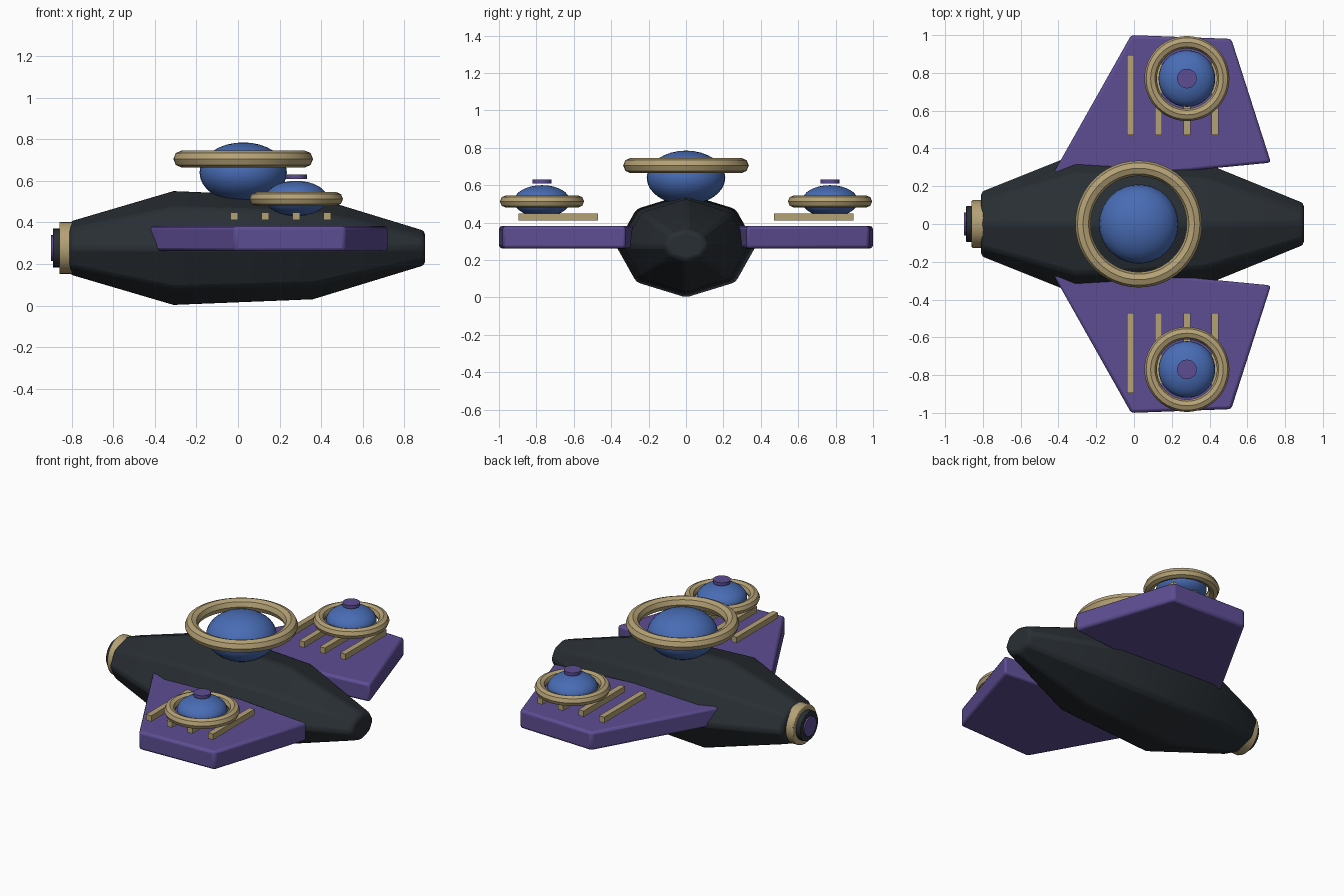
import bpy, bmesh
from math import sin, cos, pi, radians

if "Cube" in bpy.data.objects:
    bpy.data.objects.remove(bpy.data.objects["Cube"])


def material(name, rgb):
    m = bpy.data.materials.new(name)
    m.diffuse_color = (*rgb, 1)
    m.use_nodes = True
    m.node_tree.nodes["Principled BSDF"].inputs["Base Color"].default_value = m.diffuse_color
    return m


DARK = material("dark_hull", (0.022, 0.028, 0.034))
PURPLE = material("purple", (0.11, 0.075, 0.29))
TAN = material("tan", (0.46, 0.36, 0.18))
BLUE = material("blue", (0.065, 0.15, 0.46))


def finish(obj, name, mat, bevel=0, smooth=True):
    obj.name = name
    obj.data.materials.append(mat)
    if bevel:
        b = obj.modifiers.new("bevel", 'BEVEL')
        b.width, b.segments = bevel, 2
        b.limit_method, b.angle_limit = 'ANGLE', radians(30)
    if smooth:
        bpy.ops.object.select_all(action='DESELECT')
        obj.select_set(True)
        bpy.context.view_layer.objects.active = obj
        bpy.ops.object.shade_smooth_by_angle(angle=radians(30))
    return obj


def loft(name, rings, mat, bevel=0):
    """Skin a list of closed rings and cap both ends."""
    bm = bmesh.new()
    loops = [[bm.verts.new(p) for p in ring] for ring in rings]
    n = len(loops[0])
    for a, b in zip(loops, loops[1:]):
        for i in range(n):
            bm.faces.new((a[i], a[(i + 1) % n], b[(i + 1) % n], b[i]))
    bm.faces.new(loops[0])
    bm.faces.new(loops[-1])
    bmesh.ops.recalc_face_normals(bm, faces=bm.faces)
    me = bpy.data.meshes.new(name)
    bm.to_mesh(me)
    bm.free()
    obj = bpy.data.objects.new(name, me)
    bpy.context.collection.objects.link(obj)
    return finish(obj, name, mat, bevel)


def dome(name, loc, r, rz):
    bpy.ops.mesh.primitive_uv_sphere_add(segments=32, ring_count=16, location=loc)
    obj = bpy.context.object
    obj.scale = (r, r, rz)
    finish(obj, name, BLUE)


def ring(name, loc, major, minor):
    bpy.ops.mesh.primitive_torus_add(location=loc, major_radius=major, minor_radius=minor,
                                     major_segments=48, minor_segments=8)
    finish(bpy.context.object, name, TAN)


def disc(name, loc, r, depth, mat, along_x=False, verts=24, bevel=0):
    bpy.ops.mesh.primitive_cylinder_add(vertices=verts, radius=r, depth=depth, location=loc,
                                        rotation=(0, pi / 2 if along_x else 0, 0))
    finish(bpy.context.object, name, mat, bevel)


# Octagonal hull, tapered to both ends
ZC = 0.277
sections = [(-0.81, 0.175, 0.13), (-0.31, 0.375, 0.277), (0.36, 0.335, 0.25), (0.9, 0.115, 0.085)]
loft("hull", [[(x, ry * cos(i * pi / 4), ZC + rz * sin(i * pi / 4)) for i in range(8)]
              for x, ry, rz in sections], DARK, 0.02)

# Rear engine
disc("engine_collar", (-0.827, 0, 0.277), 0.126, 0.065, TAN, True, 24, 0.006)
disc("engine_nozzle", (-0.85, 0, 0.277), 0.094, 0.08, DARK, True, 24, 0.004)
disc("engine_core", (-0.88, 0, 0.277), 0.062, 0.04, PURPLE, True)

# Central dome and floating ring
dome("main_dome", (0.025, 0, 0.64), 0.21, 0.145)
ring("main_ring", (0.025, 0, 0.705), 0.295, 0.041)

# Wings with their pods, mirrored left and right
plan = [(-0.46, 0.21), (-0.015, 1.0), (0.515, 0.98), (0.725, 0.325)]
for side, s in (("left", 1), ("right", -1)):
    loft(side + "_wing", [[(x, s * y, z) for x, y in plan] for z in (0.262, 0.382)], PURPLE, 0.016)
    dome(side + "_pod_dome", (0.28, s * 0.77, 0.515), 0.15, 0.085)
    ring(side + "_pod_ring", (0.28, s * 0.77, 0.513), 0.192, 0.033)
    disc(side + "_pod_cap", (0.28, s * 0.77, 0.62), 0.052, 0.02, PURPLE)
    # Raised bars across the wing
    for i in range(4):
        bpy.ops.mesh.primitive_cube_add(size=1, location=(-0.018 + 0.149 * i, s * 0.683, 0.43))
        bar = bpy.context.object
        bar.scale = (0.037, 0.425, 0.038)
        finish(bar, f"{side}_wing_bar_{i + 1}", TAN, smooth=False)
